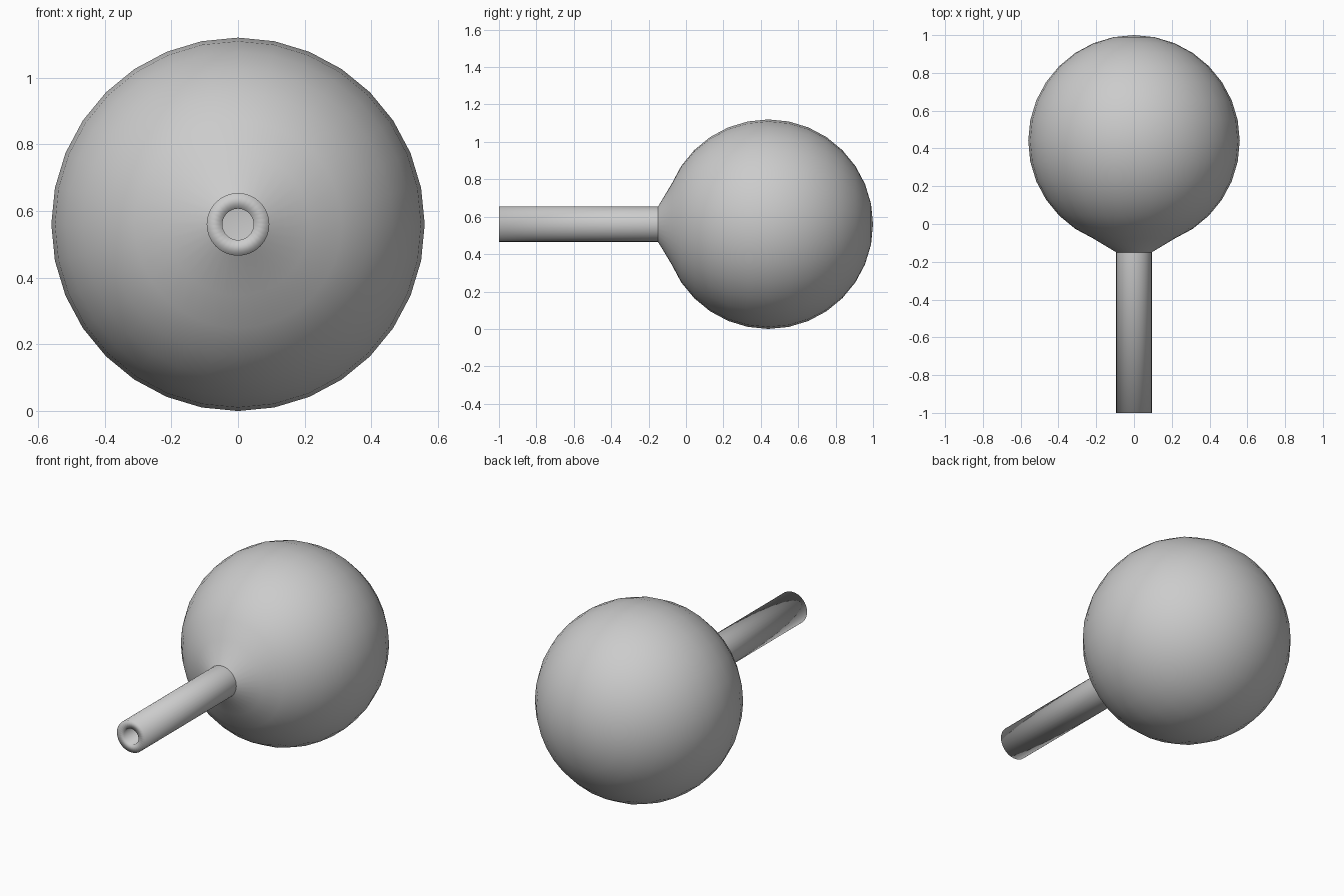
import bpy, bmesh
from math import sin, cos, pi

if "Cube" in bpy.data.objects:
    bpy.data.objects.remove(bpy.data.objects["Cube"])

SEG = 32
CY = CZ = 0.44, 0.56
CY, CZ = 0.44, 0.56
R, NECK, BORE, FRONT, SHOULDER = 0.56, 0.094, 0.047, -1.0, -0.15


def bulb(radius, first):
    """Sphere profile (y, r) from the neck side to just before the back pole."""
    return [(CY - radius * cos(k * pi / 16), radius * sin(k * pi / 16))
            for k in range(first, 16)]


def lathe(bm, profile, pole_y):
    """Spin a profile about the y axis and close it at the pole."""
    rings = [[bm.verts.new((r * cos(2 * pi * i / SEG), y, CZ + r * sin(2 * pi * i / SEG)))
              for i in range(SEG)] for y, r in profile]
    for a, b in zip(rings, rings[1:]):
        for i in range(SEG):
            j = (i + 1) % SEG
            bm.faces.new((a[i], a[j], b[j], b[i]))
    pole = bm.verts.new((0, pole_y, CZ))
    for i in range(SEG):
        bm.faces.new((rings[-1][i], rings[-1][(i + 1) % SEG], pole))
    return rings


bm = bmesh.new()
# outer skin: neck, flared shoulder, round bulb
outer = lathe(bm, [(FRONT, NECK), (SHOULDER, NECK)] + bulb(R, 2), CY + R)
# inner skin: bore opening into the hollow bulb
wall = NECK - BORE
inner = lathe(bm, [(FRONT, BORE), (SHOULDER + 0.03, BORE)] + bulb(R - wall, 2), CY + R - wall)
# smooth rim joining both skins
for i in range(SEG):
    j = (i + 1) % SEG
    bm.faces.new((outer[0][i], outer[0][j], inner[0][j], inner[0][i]))
bmesh.ops.recalc_face_normals(bm, faces=bm.faces)
for f in bm.faces:
    f.smooth = True
# crisp crease where the neck meets the shoulder
for ring in (outer[1], inner[1]):
    for i in range(SEG):
        bm.edges.get((ring[i], ring[(i + 1) % SEG])).smooth = False

mesh = bpy.data.meshes.new("round_flask")
bm.to_mesh(mesh)
bm.free()
flask = bpy.data.objects.new("round_flask", mesh)
bpy.context.collection.objects.link(flask)
